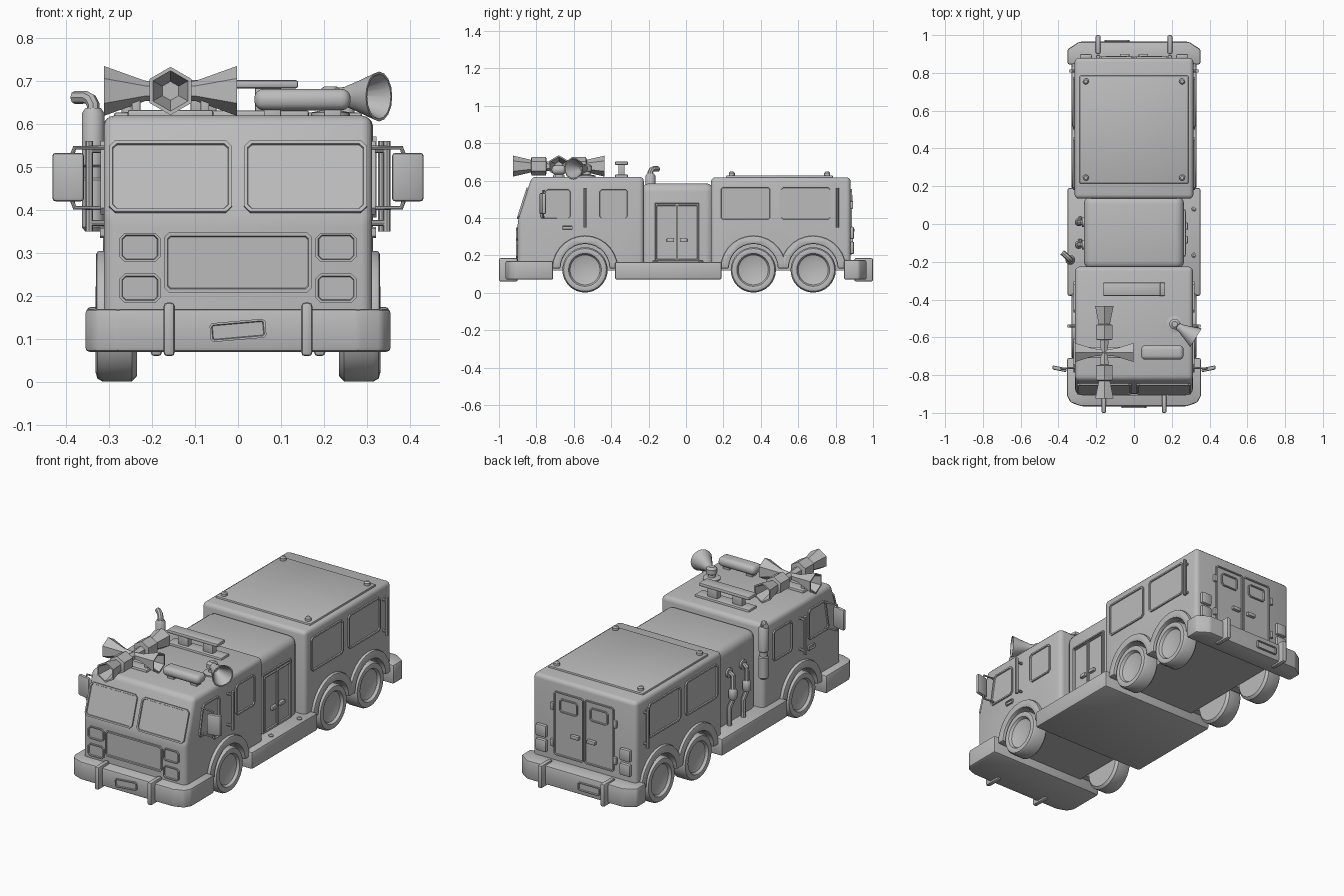
import bpy, bmesh, math
from mathutils import Vector

cube = bpy.data.objects.get("Cube")
if cube:
    bpy.data.objects.remove(cube, do_unlink=True)

grey = bpy.data.materials.new("plain_grey")
grey.use_nodes = True
grey.diffuse_color = (0.5, 0.5, 0.5, 1)
grey.node_tree.nodes["Principled BSDF"].inputs["Base Color"].default_value = (0.5, 0.5, 0.5, 1)
X, Y, Z = Vector((1, 0, 0)), Vector((0, 1, 0)), Vector((0, 0, 1))
parts = []


def finish(name, bm):
    bmesh.ops.recalc_face_normals(bm, faces=bm.faces)
    mesh = bpy.data.meshes.new(name)
    bm.to_mesh(mesh)
    bm.free()
    mesh.materials.append(grey)
    ob = bpy.data.objects.new(name, mesh)
    bpy.context.collection.objects.link(ob)
    parts.append(ob)
    return ob


def prism(name, pts, axis, lo, hi, bevel=0, seg=2, above=-1):
    """Extrude a profile along x (points y, z) or z (points x, y)."""
    bm = bmesh.new()
    to3 = (lambda a, b: (lo, a, b)) if axis == "x" else (lambda a, b: (a, b, lo))
    face = bm.faces.new([bm.verts.new(to3(a, b)) for a, b in pts])
    new = bmesh.ops.extrude_face_region(bm, geom=[face], use_keep_orig=True)["geom"]
    step = (X if axis == "x" else Z) * (hi - lo)
    bmesh.ops.translate(bm, verts=[v for v in new if isinstance(v, bmesh.types.BMVert)], vec=step)
    bmesh.ops.recalc_face_normals(bm, faces=bm.faces)
    if bevel:
        edges = [e for e in bm.edges if max(v.co.z for v in e.verts) > above
                 and e.calc_face_angle(0) > 0.25]
        bmesh.ops.bevel(bm, geom=edges, offset=bevel, segments=seg, profile=0.5,
                        affect="EDGES", clamp_overlap=True)
    return finish(name, bm)


def box(name, x0, x1, y0, y1, z0, z1, bevel=0.005, seg=2):
    return prism(name, [(x0, y0), (x1, y0), (x1, y1), (x0, y1)], "z", z0, z1, bevel, seg)


def rect(w, h):
    return [(-w / 2, -h / 2), (w / 2, -h / 2), (w / 2, h / 2), (-w / 2, h / 2)]


def panel(name, pts, origin, u, v, n, cut=0.015, depth=0.008, rim=0.009):
    """Thin plate with cut corners, a raised rim and a sunken middle."""
    n, shape = n.normalized(), []
    for i, p in enumerate(pts):
        p = Vector(p)
        for q in (pts[i - 1], pts[(i + 1) % len(pts)]):
            shape.append(p + (Vector(q) - p).normalized() * cut)
    bm = bmesh.new()
    o = Vector(origin) - n * 0.002
    low = [bm.verts.new(o + u * a + v * b) for a, b in shape]
    top = [bm.verts.new(w.co + n * (depth + 0.002)) for w in low]
    for i in range(len(low)):
        j = (i + 1) % len(low)
        bm.faces.new((low[i], low[j], top[j], top[i]))
    bm.faces.new(low)
    cap = bm.faces.new(top)
    bmesh.ops.recalc_face_normals(bm, faces=bm.faces)
    bmesh.ops.inset_region(bm, faces=[cap], thickness=rim)
    bmesh.ops.inset_region(bm, faces=[cap], thickness=0.002)
    bmesh.ops.translate(bm, verts=cap.verts, vec=-n * depth * 0.75)
    return finish(name, bm)


def lathe(name, origin, direction, profile, sides=20):
    """Turn (distance, radius) pairs about an axis."""
    bm = bmesh.new()
    rot = Vector(direction).to_track_quat("Z", "Y")
    rings = []
    for t, r in profile:
        ang = [math.pi / 2 + math.tau * i / sides for i in range(sides)]
        rings.append([bm.verts.new(Vector(origin) + rot @ Vector((r * math.cos(a), r * math.sin(a), t)))
                      for a in ang])
    for a, b in zip(rings, rings[1:]):
        for i in range(sides):
            j = (i + 1) % sides
            bm.faces.new((a[i], a[j], b[j], b[i]))
    bm.faces.new(rings[0])
    bm.faces.new(rings[-1])
    return finish(name, bm)


def pipe(name, pts, r):
    cu = bpy.data.curves.new(name, "CURVE")
    cu.dimensions, cu.bevel_depth, cu.bevel_resolution, cu.use_fill_caps = "3D", r, 2, True
    sp = cu.splines.new("POLY")
    sp.points.add(len(pts) - 1)
    for p, co in zip(sp.points, pts):
        p.co = (*co, 1)
    cu.materials.append(grey)
    ob = bpy.data.objects.new(name, cu)
    bpy.context.collection.objects.link(ob)
    parts.append(ob)


def arc(cy, r, n=14):
    return [(cy - r * math.cos(math.pi * i / n), 0.13 + r * math.sin(math.pi * i / n)) for i in range(n + 1)]


# Body shells with wheel openings
AXLES = (-0.54, 0.36, 0.68)
prism("cab", [(-0.9, 0.13)] + arc(AXLES[0], 0.135) + [(-0.225, 0.13), (-0.225, 0.62), (-0.825, 0.62), (-0.9, 0.385)],
      "x", -0.312, 0.312, 0.025, 3, above=0.31)
prism("rear_body", [(0.134, 0.13)] + arc(AXLES[1], 0.135) + arc(AXLES[2], 0.135)
      + [(0.88, 0.13), (0.88, 0.617), (0.134, 0.617)], "x", -0.314, 0.314, 0.022, 3, above=0.31)
prism("middle_body", [(-0.24, 0.1), (0.15, 0.1), (0.15, 0.585), (-0.24, 0.585)], "x", -0.265, 0.265, 0.045, 4, above=0.5)
box("chassis", -0.23, 0.23, -0.87, 0.86, 0.12, 0.32, 0)

# Running boards and bumpers
box("running_board", -0.352, 0.352, -0.38, 0.19, 0.07, 0.165, 0.01)
prism("front_bumper", [(-0.355, -0.71), (-0.355, -0.91), (-0.335, -0.945), (-0.28, -0.965), (0.28, -0.965),
                       (0.335, -0.945), (0.355, -0.91), (0.355, -0.71)], "z", 0.07, 0.17, 0.01)
prism("rear_bumper", [(-0.352, 0.845), (-0.352, 0.925), (-0.29, 0.965), (0.29, 0.965),
                      (0.352, 0.925), (0.352, 0.845)], "z", 0.07, 0.175, 0.01)
for s in (-1, 1):
    box("front_bumper_guard", s * 0.16 - 0.013, s * 0.16 + 0.013, -1.0, -0.9, 0.06, 0.185, 0.009)
    box("rear_bumper_guard", s * 0.19 - 0.013, s * 0.19 + 0.013, 0.9, 1.0, 0.06, 0.185, 0.009)
tilt = math.radians(5)
panel("front_plate", rect(0.13, 0.044), (0, -0.966, 0.12), Vector((math.cos(tilt), 0, math.sin(tilt))),
      Vector((-math.sin(tilt), 0, math.cos(tilt))), -Y, 0.006, 0.009, 0.005)
panel("rear_plate", rect(0.13, 0.044), (-0.09, 0.966, 0.12), X, Z, Y, 0.006, 0.009, 0.005)

# Wheels and fenders
TYRE = [(0, 0.08), (0, 0.108), (0.012, 0.121), (0.08, 0.121), (0.092, 0.114), (0.096, 0.1),
        (0.092, 0.088), (0.078, 0.08), (0.07, 0.055), (0.067, 0.01)]
for s in (-1, 1):
    for y in AXLES:
        lathe("wheel", (s * 0.235, y, 0.122), X * s, TYRE, 32)
        prism("fender", arc(y, 0.175) + arc(y, 0.131)[::-1], "x", min(s * 0.28, s * 0.33), max(s * 0.28, s * 0.33), 0.008)

# Cab front
panel("grille", rect(0.345, 0.14), (0, -0.9, 0.278), X, Z, -Y, 0.012)
slope = Vector((0, 0.075, 0.235)).normalized()
for s in (-1, 1):
    panel("windshield", rect(0.287, 0.175), (s * 0.157, -0.871, 0.477), X, slope, slope.cross(X) * -1 if slope.cross(X).y > 0 else slope.cross(X))
    for z in (0.313, 0.218):
        panel("headlight", rect(0.095, 0.068), (s * 0.228, -0.9, z), X, Z, -Y, 0.012, 0.009, 0.006)

# Side windows, rails, mirrors and cab door handles
FRONT_PANE = [(-0.79, 0.39), (-0.61, 0.39), (-0.61, 0.56), (-0.758, 0.56)]
for s in (-1, 1):
    n = X * s
    panel("front_side_window", FRONT_PANE, (s * 0.312, 0, 0), Y, Z, n)
    panel("rear_cab_window", rect(0.165, 0.17), (s * 0.312, -0.387, 0.475), Y, Z, n)
    for y in (0.318, 0.64):
        panel("body_window", rect(0.278, 0.188), (s * 0.314, y, 0.477), Y, Z, n)
    panel("cab_handle", rect(0.055, 0.025), (s * 0.312, -0.635, 0.348), Y, Z, n, 0.004, 0.009, 0.004)
    for y, x in ((-0.54, 0.346), (0.81, 0.335)):
        pipe("grab_rail", [(s * x, y, 0.35), (s * x, y, 0.56)], 0.009)
        for z in (0.37, 0.54):
            pipe("rail_mount", [(s * 0.3, y, z), (s * x, y, z)], 0.007)
    pipe("mirror_bracket", [(s * 0.3, -0.76, 0.545), (s * 0.38, -0.765, 0.545), (s * 0.385, -0.765, 0.53),
                            (s * 0.385, -0.765, 0.42), (s * 0.38, -0.765, 0.405), (s * 0.3, -0.76, 0.405)], 0.005)
    prism("mirror", [(s * 0.358, -0.785), (s * 0.432, -0.77), (s * 0.432, -0.748), (s * 0.358, -0.763)],
          "z", 0.42, 0.533, 0.008)

# Equipment doors on the left side
panel("door_surround", rect(0.25, 0.325), (0.265, -0.048, 0.325), Y, Z, X, 0.006, 0.008, 0.008)
for s in (-1, 1):
    panel("equipment_door", rect(0.113, 0.3), (0.267, -0.048 + s * 0.058, 0.322), Y, Z, X, 0.006, 0.009, 0.006)
    box("door_handle", 0.265, 0.285, -0.048 + s * 0.035 - 0.02, -0.048 + s * 0.035 + 0.02, 0.27, 0.29, 0.004)
    lathe("board_bolt", (0.318, -0.043 + s * 0.123, 0.16), Z, [(0, 0.013), (0.01, 0.013), (0.015, 0.007)], 10)

# Pump pipes on the right side
for y in (-0.11, 0.01):
    pipe("pump_pipe", [(-0.25, y, 0.44), (-0.28, y, 0.44), (-0.292, y, 0.43), (-0.292, y, 0.3),
                       (-0.285, y + 0.02, 0.26), (-0.285, y + 0.02, 0.16)], 0.013)
    lathe("pump_flange", (-0.264, y, 0.44), -X, [(0, 0.026), (0.01, 0.026)], 14)
    lathe("pump_valve", (-0.292, y, 0.3), Z, [(0, 0.015), (0.01, 0.022), (0.05, 0.022), (0.06, 0.015)], 14)

# Exhaust stack
lathe("exhaust_stack", (-0.337, -0.19, 0.35), Z, [(0, 0.018), (0.01, 0.026), (0.12, 0.026), (0.125, 0.021), (0.15, 0.021),
                                                  (0.155, 0.026), (0.275, 0.026), (0.287, 0.018)], 16)
pipe("exhaust_tip", [(-0.337, -0.19, 0.62), (-0.337, -0.19, 0.645), (-0.343, -0.184, 0.657),
                     (-0.353, -0.174, 0.662), (-0.38, -0.15, 0.662)], 0.015)

# Rear doors, tail lights
for s in (-1, 1):
    panel("rear_door", rect(0.18, 0.35), (s * 0.092, 0.88, 0.38), X, Z, Y, 0.01, 0.008, 0.007)
    panel("rear_door_window", rect(0.11, 0.075), (s * 0.092, 0.882, 0.485), X, Z, Y, 0.012, 0.008, 0.007)
    box("rear_handle", s * 0.05 - 0.025, s * 0.05 + 0.025, 0.88, 0.9, 0.325, 0.345, 0.004)
    for z in (0.27, 0.47):
        box("rear_hinge", s * 0.19 - 0.01, s * 0.19 + 0.01, 0.878, 0.894, z - 0.02, z + 0.02, 0.004)
    for z in (0.32, 0.24):
        box("tail_light", s * 0.255 - 0.032, s * 0.255 + 0.032, 0.875, 0.899, z - 0.033, z + 0.033, 0.008)

# Rear roof panel and bolts
box("roof_panel", -0.288, 0.288, 0.215, 0.785, 0.605, 0.627, 0.005)
for x in (-0.255, 0.255):
    for y in (0.245, 0.755):
        lathe("roof_bolt", (x, y, 0.62), Z, [(0, 0.016), (0.02, 0.016), (0.027, 0.009)], 12)

# Roof rack bar
box("rack_base", -0.165, 0.165, -0.38, -0.31, 0.61, 0.632, 0.006)
box("rack_top", -0.165, 0.14, -0.38, -0.31, 0.683, 0.702, 0.006)
for x in (-0.08, 0.07):
    box("rack_leg", x - 0.03, x + 0.03, -0.362, -0.328, 0.62, 0.69, 0.004)

# Crossed air horns
hub = Vector((-0.157, -0.68, 0.677))
for s in (-1, 1):
    lathe("side_horn", hub, X * s, [(0, 0.018), (0.06, 0.024), (0.155, 0.058), (0.155, 0.05), (0.08, 0.024)], 6)
    lathe("long_horn", hub, Y * s, [(0, 0.02), (0.065, 0.026), (0.068, 0.05), (0.145, 0.05), (0.15, 0.034),
                                    (0.245, 0.056), (0.245, 0.047), (0.16, 0.022)], 6)
    box("horn_stand", hub.x + s * 0.08 - 0.01, hub.x + s * 0.08 + 0.01, -0.69, -0.67, 0.61, 0.67, 0.003)
box("horn_base", hub.x - 0.1, hub.x + 0.1, -0.71, -0.65, 0.61, 0.633, 0.006)

# Light bar
box("light_bar", 0.038, 0.262, -0.718, -0.642, 0.632, 0.682, 0.022, 4)
for x in (0.08, 0.22):
    box("light_bar_foot", x - 0.02, x + 0.02, -0.7, -0.66, 0.61, 0.64, 0.003)

# Round siren
lathe("siren_base", (0.215, -0.53, 0.612), Z, [(0, 0.045), (0.015, 0.045), (0.02, 0.02), (0.035, 0.02), (0.04, 0.028),
                                               (0.065, 0.028), (0.075, 0.015)], 16)
lathe("siren_horn", (0.205, -0.525, 0.664), (0.85, -0.53, 0),
      [(0, 0.018), (0.05, 0.022), (0.1, 0.04), (0.145, 0.058), (0.145, 0.052), (0.06, 0.012)], 16)

# Turn pipes into meshes and shade
bpy.ops.object.select_all(action="DESELECT")
for ob in parts:
    ob.select_set(True)
bpy.context.view_layer.objects.active = parts[0]
bpy.ops.object.convert(target="MESH")
bpy.ops.object.shade_smooth_by_angle(angle=math.radians(35))
